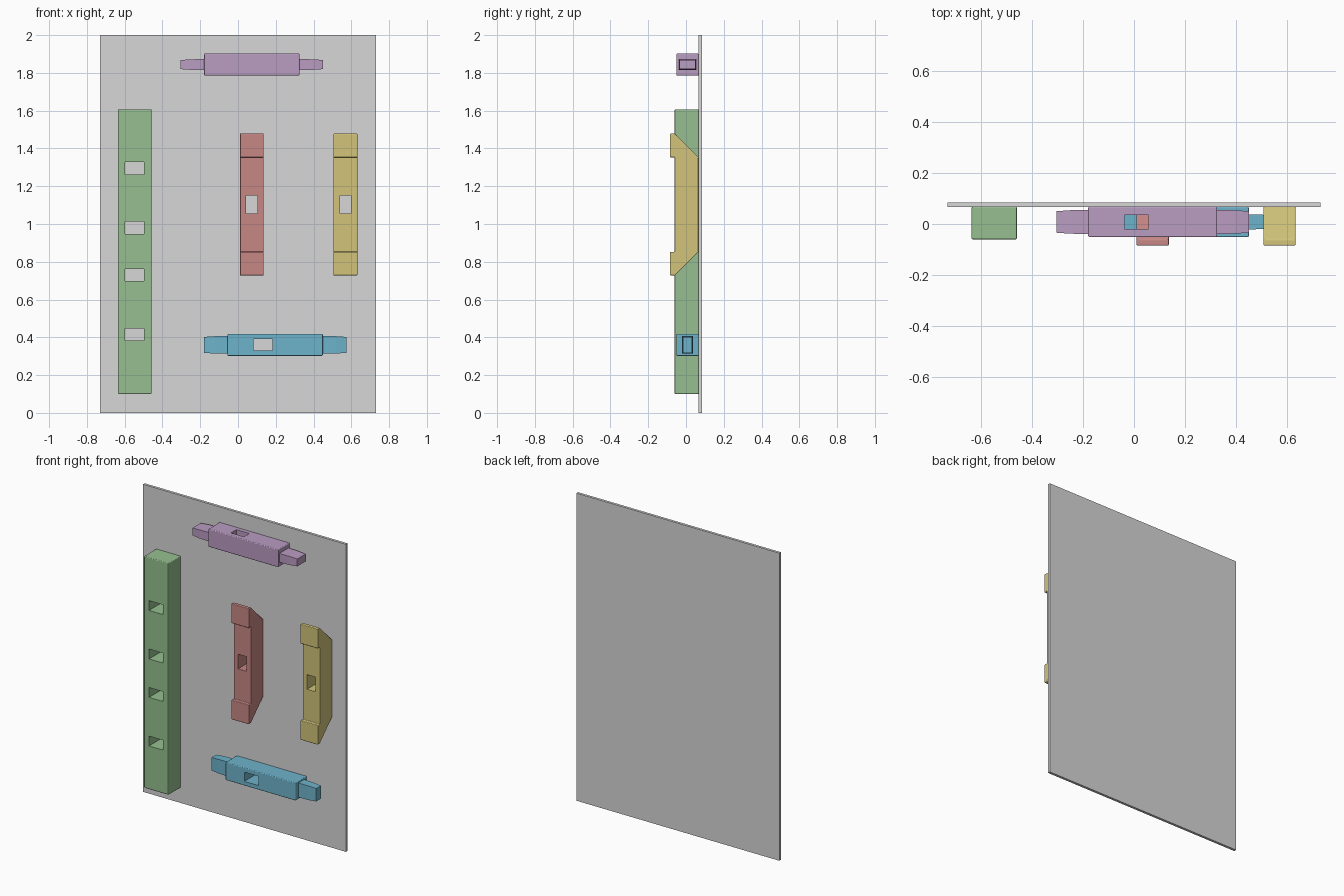
import bpy, bmesh

if "Cube" in bpy.data.objects:
    bpy.data.objects.remove(bpy.data.objects["Cube"])


def material(name, rgb):
    lin = [((c / 255 + 0.055) / 1.055) ** 2.4 for c in rgb]
    mat = bpy.data.materials.new(name)
    mat.diffuse_color = (*lin, 1)
    mat.use_nodes = True
    mat.node_tree.nodes["Principled BSDF"].inputs["Base Color"].default_value = mat.diffuse_color
    return mat


GREY = material("board grey", (215, 215, 215))
GREEN = material("post green", (150, 191, 144))
RED = material("brace red", (199, 135, 133))
YELLOW = material("brace yellow", (210, 196, 123))
PURPLE = material("rail purple", (186, 156, 194))
BLUE = material("rail blue", (110, 179, 203))


def loft(bm, rings):
    """Skin a list of matching closed rings and cap both ends."""
    vs = [[bm.verts.new(p) for p in ring] for ring in rings]
    n = len(vs[0])
    faces = [bm.faces.new(vs[0]), bm.faces.new(vs[-1][::-1])]
    for a, b in zip(vs, vs[1:]):
        for i in range(n):
            j = (i + 1) % n
            faces.append(bm.faces.new((a[i], b[i], b[j], a[j])))
    bmesh.ops.recalc_face_normals(bm, faces=faces)


def section(x, y, z):
    """Rectangle across x from a y range and a z range."""
    return [(x, y[0], z[0]), (x, y[1], z[0]), (x, y[1], z[1]), (x, y[0], z[1])]


def box(bm, x, y, z):
    loft(bm, [section(x[0], y, z), section(x[1], y, z)])


def finish(bm, name, mat):
    mesh = bpy.data.meshes.new(name)
    bm.to_mesh(mesh)
    bm.free()
    obj = bpy.data.objects.new(name, mesh)
    bpy.context.collection.objects.link(obj)
    if mat:
        mesh.materials.append(mat)
    return obj


def soften_and_cut(obj, holes, width=0.005):
    """Round the edges slightly, then cut the mortise holes through."""
    bev = obj.modifiers.new("rounding", 'BEVEL')
    bev.width, bev.segments, bev.limit_method = width, 3, 'ANGLE'
    bm = bmesh.new()
    for hole in holes:
        box(bm, *hole)
    cutter = finish(bm, "mortise_cutter", None)
    cut = obj.modifiers.new("mortise", 'BOOLEAN')
    cut.operation, cut.solver, cut.object = 'DIFFERENCE', 'EXACT', cutter
    graph = bpy.context.evaluated_depsgraph_get()
    mesh = bpy.data.meshes.new_from_object(obj.evaluated_get(graph))
    obj.modifiers.clear()
    obj.data = mesh
    bpy.data.objects.remove(cutter)


THROUGH = (-0.3, 0.3)
BACK = 0.067      # front surface of the board

# Backing board
bm = bmesh.new()
box(bm, (-0.73, 0.73), (BACK, 0.084), (0, 2))
finish(bm, "backing_board", GREY)

# Post with four mortises
bm = bmesh.new()
box(bm, (-0.635, -0.458), (-0.06, BACK), (0.1, 1.607))
post = finish(bm, "post", GREEN)
soften_and_cut(post, [((-0.598, -0.498), THROUGH, (z - 0.032, z + 0.032))
                      for z in (0.414, 0.73, 0.98, 1.295)])

# Braces: side profile with mitred ends and raised toes
half = [(-0.06, 0.25), (-0.084, 0.25), (-0.084, 0.376), (-0.06, 0.376), (BACK, 0.25)]
profile = half + [(y, -z) for y, z in reversed(half)]
for name, mat, x in (("middle_brace", RED, 0.073), ("right_brace", YELLOW, 0.569)):
    bm = bmesh.new()
    loft(bm, [[(x + s, y, 1.103 + z) for y, z in profile] for s in (-0.063, 0.063)])
    brace = finish(bm, name, mat)
    soften_and_cut(brace, [((x - 0.03, x + 0.03), THROUGH, (1.055, 1.15))], 0.004)


# Rails: square body with a tapered tenon at each end
def rail(name, mat, x, z, half_y, half_z, hole):
    bm = bmesh.new()
    box(bm, (x - 0.252, x + 0.252), (-0.051, BACK), (z - 0.058, z + 0.058))
    soften_and_cut(finish(bm, name + "_body", mat), [hole])
    yc = 0.008
    for side, label in ((-1, "left"), (1, "right")):
        bm = bmesh.new()
        loft(bm, [section(x + side * d, (yc - half_y + t, yc + half_y - t),
                          (z - half_z + t, z + half_z - t))
                  for d, t in ((0.245, 0), (0.32, 0.001), (0.377, 0.005))])
        finish(bm, f"{name}_{label}_tenon", mat)


rail("top_rail", PURPLE, 0.073, 1.844, 0.047, 0.029,
     ((-0.037, 0.057), (-0.019, 0.036), (1.5, 2.2)))
rail("bottom_rail", BLUE, 0.197, 0.36, 0.029, 0.047,
     ((0.081, 0.183), THROUGH, (0.33, 0.39)))
